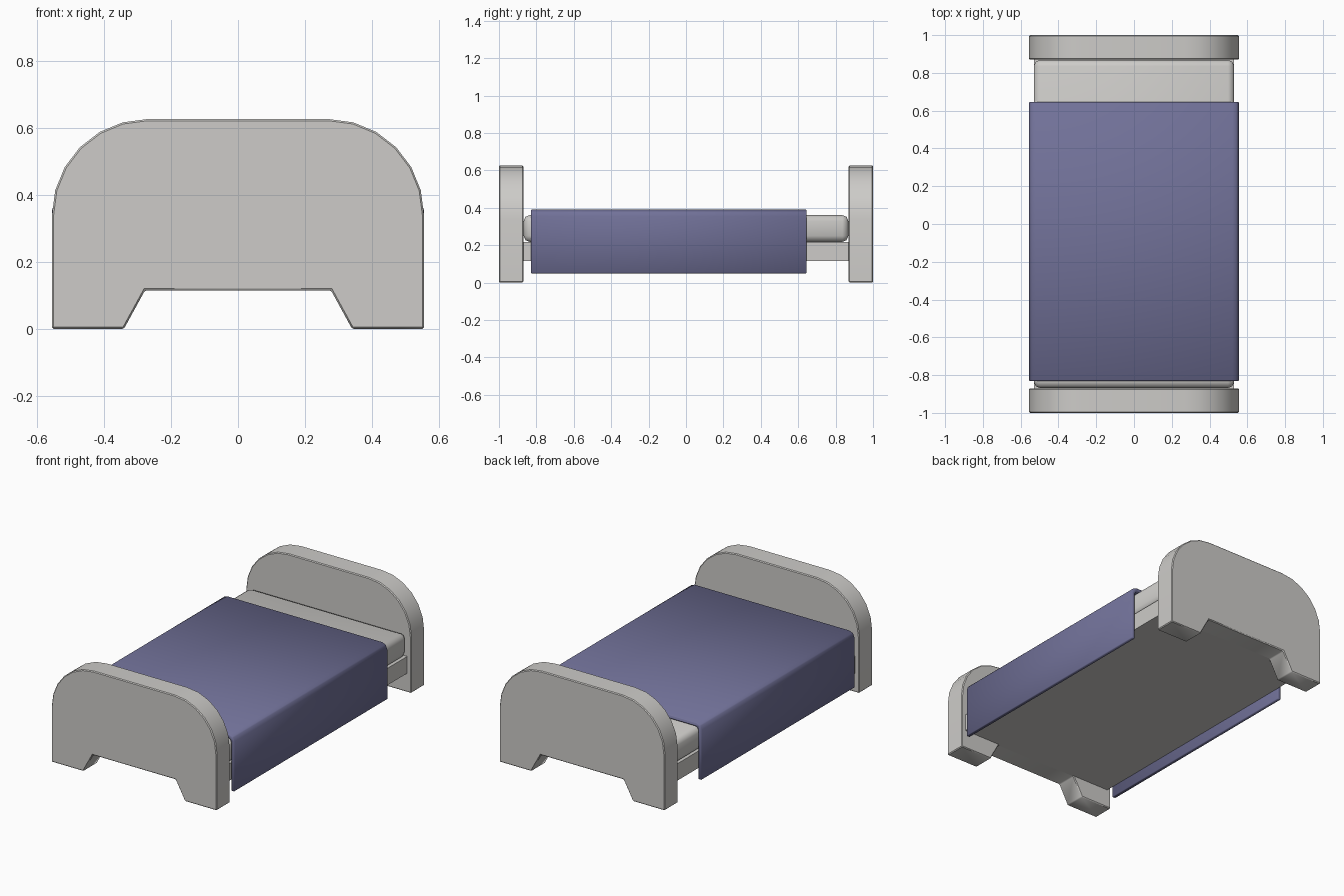
import bpy, bmesh, math

if "Cube" in bpy.data.objects:
    bpy.data.objects.remove(bpy.data.objects["Cube"])


def material(name, rgb):
    m = bpy.data.materials.new(name)
    m.diffuse_color = (*rgb, 1)
    m.use_nodes = True
    m.node_tree.nodes["Principled BSDF"].inputs["Base Color"].default_value = m.diffuse_color
    return m


GREY = material("warm light grey", (0.61, 0.60, 0.58))
BLUE = material("muted blue violet", (0.165, 0.165, 0.315))


def extrude_profile(name, pts, y0, y1, mat, bevel=0.0, segments=1, angle=35):
    """Extrude an xz outline from y0 to y1, bevel sharp edges, smooth by angle."""
    bm = bmesh.new()
    face = bm.faces.new([bm.verts.new((x, y0, z)) for x, z in pts])
    ext = bmesh.ops.extrude_face_region(bm, geom=[face])
    moved = [v for v in ext["geom"] if isinstance(v, bmesh.types.BMVert)]
    bmesh.ops.translate(bm, verts=moved, vec=(0, y1 - y0, 0))
    bmesh.ops.recalc_face_normals(bm, faces=bm.faces)
    if bevel:
        sharp = [e for e in bm.edges if e.calc_face_angle(0) > math.radians(40)]
        bmesh.ops.bevel(bm, geom=sharp, offset=bevel, segments=segments,
                        profile=0.5, affect='EDGES')
    me = bpy.data.meshes.new(name)
    bm.to_mesh(me)
    bm.free()
    me.materials.append(mat)
    ob = bpy.data.objects.new(name, me)
    bpy.context.collection.objects.link(ob)
    bpy.ops.object.select_all(action='DESELECT')
    ob.select_set(True)
    bpy.context.view_layer.objects.active = ob
    bpy.ops.object.shade_smooth_by_angle(angle=math.radians(angle))
    return ob


def mirrored(half):
    """Complete a right-hand half outline across x = 0."""
    return half + [(-x, z) for x, z in reversed(half)]


def rect(w, z0, z1):
    return mirrored([(w, z0), (w, z1)])


# End boards: rounded top corners, notch between two feet
half = [(0.278, 0.115), (0.341, 0.0), (0.556, 0.0)]
for i in range(7):
    a = math.radians(15 * i)
    half.append((0.271 + 0.285 * math.cos(a), 0.34 + 0.287 * math.sin(a)))
board = mirrored(half)
extrude_profile("footboard", board, -1.0, -0.87, GREY, 0.005)
extrude_profile("headboard", board, 0.87, 1.0, GREY, 0.005)

# Bed base between the boards
extrude_profile("bed_base", rect(0.53, 0.115, 0.218), -0.88, 0.88, GREY)

# Mattress with softened edges
extrude_profile("mattress", rect(0.53, 0.218, 0.361), -0.868, 0.868, GREY, 0.032, 2, 50)

# Blanket draped over the mattress and down both sides
outer = [(0.556, 0.05), (0.556, 0.355), (0.546, 0.38), (0.521, 0.39)]
inner = [(0.511, 0.367), (0.526, 0.361), (0.533, 0.346), (0.533, 0.05)]
blanket = (outer + [(-x, z) for x, z in reversed(outer)]
           + [(-x, z) for x, z in reversed(inner)] + inner)
extrude_profile("blanket", blanket, -0.83, 0.645, BLUE, 0.004, 1, 50)
